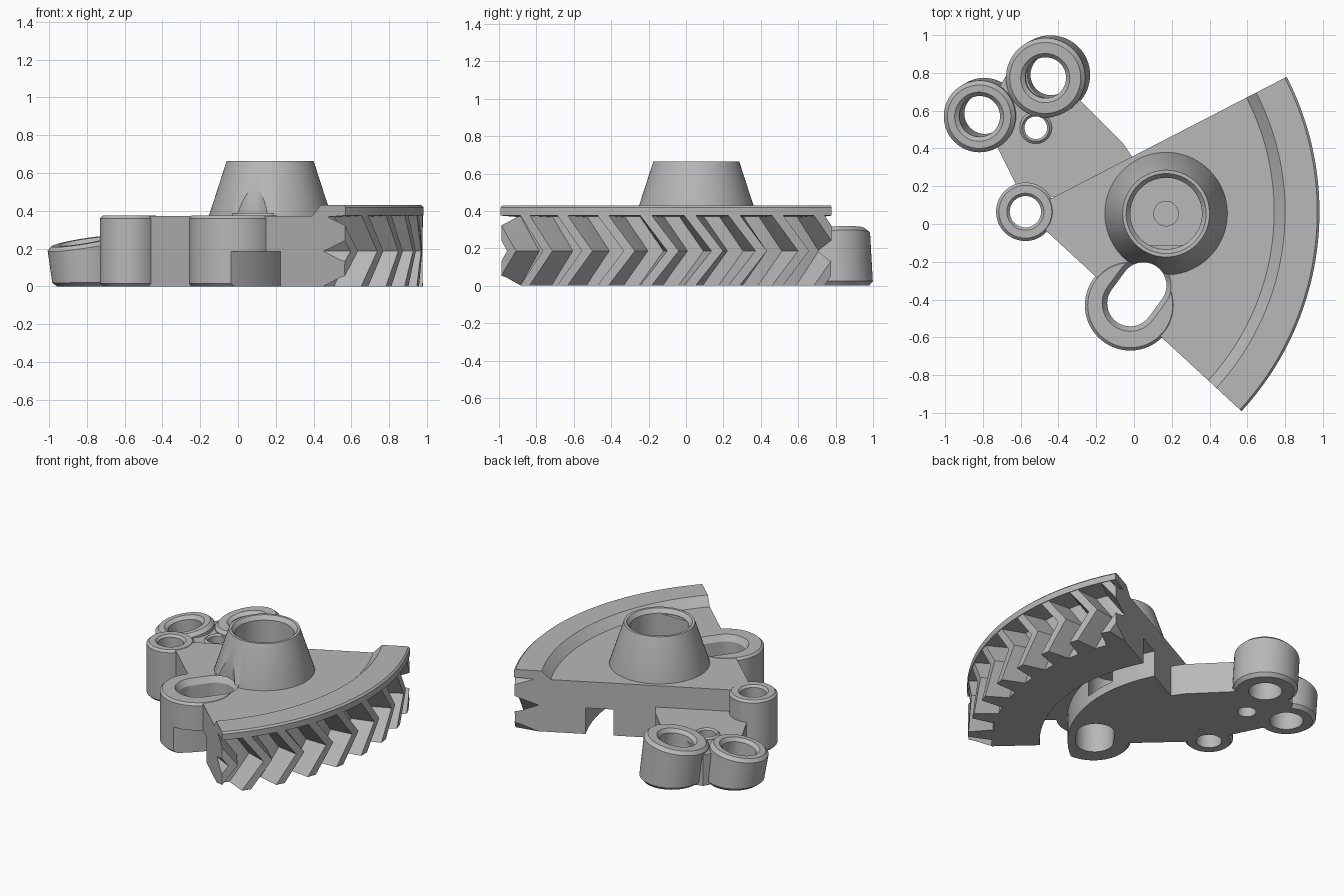
import bpy, bmesh, math
from math import cos, sin, radians
from mathutils import Vector

if "Cube" in bpy.data.objects:
    bpy.data.objects.remove(bpy.data.objects["Cube"])

grey = bpy.data.materials.new("plain_grey")
grey.use_nodes = True
colour = (0.48, 0.48, 0.48, 1)
grey.diffuse_color = colour
grey.node_tree.nodes["Principled BSDF"].inputs["Base Color"].default_value = colour

PIVOT = (-0.575, 0.065)
HUB = (0.17, 0.055)
A0, A1 = radians(-42.7), radians(27.3)
parts = []


def finish(name, bm, keep=True):
    bmesh.ops.remove_doubles(bm, verts=bm.verts, dist=1e-5)
    bmesh.ops.recalc_face_normals(bm, faces=bm.faces)
    mesh = bpy.data.meshes.new(name)
    bm.to_mesh(mesh)
    bm.free()
    mesh.materials.append(grey)
    ob = bpy.data.objects.new(name, mesh)
    bpy.context.scene.collection.objects.link(ob)
    if keep:
        parts.append(ob)
    else:
        ob.hide_render = True
    return ob


def loft(bm, rings, closed=False):
    """Join equal vertex rings into a solid."""
    rows = [[bm.verts.new(p) for p in ring] for ring in rings]
    n = len(rows[0])
    pairs = list(zip(rows, rows[1:]))
    if closed:
        pairs.append((rows[-1], rows[0]))
    else:
        bm.faces.new(rows[0][::-1])
        bm.faces.new(rows[-1])
    for a, b in pairs:
        for i in range(n):
            j = (i + 1) % n
            bm.faces.new((a[i], a[j], b[j], b[i]))


def sweep(name, centre, profile, a0=None, a1=None, n=64, keep=True):
    """Turn an (r, z) outline about a vertical axis, fully or through an arc."""
    full = a0 is None
    start, span = (0, math.tau) if full else (a0, a1 - a0)
    angles = [start + span * i / n for i in range(n if full else n + 1)]
    bm = bmesh.new()
    loft(bm, [[(centre[0] + r * cos(a), centre[1] + r * sin(a), z)
               for r, z in profile] for a in angles], full)
    return finish(name, bm, keep)


def prism(name, low, high, z0, z1, keep=True):
    bm = bmesh.new()
    loft(bm, [[(x, y, z0) for x, y in low], [(x, y, z1) for x, y in high]])
    return finish(name, bm, keep)


def rod(centre, r, z0, z1):
    return sweep("cutter", centre, [(0, z0), (r, z0), (r, z1), (0, z1)], n=48, keep=False)


def tube(name, centre, inner, outer, z0, z1, c=0.02):
    return sweep(name, centre, [(inner, z0), (outer - c, z0), (outer, z0 + c),
                 (outer, z1 - c), (outer - c, z1), (inner + c, z1), (inner, z1 - c)])


def boolean(ob, others, operation="DIFFERENCE"):
    for other in others:
        mod = ob.modifiers.new("cut", "BOOLEAN")
        mod.operation = operation
        mod.solver = "EXACT"
        mod.object = other
    deps = bpy.context.evaluated_depsgraph_get()
    mesh = bpy.data.meshes.new_from_object(ob.evaluated_get(deps))
    ob.modifiers.clear()
    ob.data = mesh


def capsule(p, q, r, n=20):
    p, q = Vector(p), Vector(q)
    base = math.atan2(q.y - p.y, q.x - p.x) + math.pi / 2
    pts = []
    for k, c in enumerate((p, q)):
        for i in range(n + 1):
            a = base + math.pi * (k + i / n)
            pts.append((c.x + r * cos(a), c.y + r * sin(a)))
    return pts


# Shared cutters: oblong slot, its flared lip, and the curved underside groove
slot_ends = (-0.02, -0.42), (0.05, -0.325)
slot_line = capsule(*slot_ends, 0.122)
slot = prism("slot_cutter", slot_line, slot_line, -0.1, 0.8, False)
lip = prism("lip_cutter", slot_line, capsule(*slot_ends, 0.155), 0.335, 0.385, False)
groove = sweep("groove_cutter", PIVOT, [(0.91, -0.1), (1.09, -0.1), (1.09, 0.185), (0.91, 0.185)],
               A0 - 0.5, A1 + 0.4, 64, False)

# Wedge-shaped body
body = sweep("sector_body", PIVOT, [(0.12, 0), (1.4, 0), (1.4, 0.372), (0.12, 0.372)], A0, A1)
boolean(body, [slot, lip, groove, rod(HUB, 0.19, 0.35, 0.5),
               rod(HUB, 0.065, 0.2, 0.5), rod(HUB, 0.2, 0.06, 0.29)])

# Raised outer rim with a sloped inner step
sweep("raised_rim", PIVOT, [(1.31, 0.365), (1.375, 0.43), (1.545, 0.43), (1.557, 0.418),
                            (1.557, 0.375), (1.38, 0.365)], A0, A1)

# Herringbone teeth, trimmed to the ends of the wedge
bm = bmesh.new()
pitch, lean = radians(8.75), 0.095
section = [(1.37, -0.05), (1.41, -0.045), (1.553, -0.02), (1.553, 0.02), (1.41, 0.045), (1.37, 0.05)]
for i in range(-1, 10):
    base = A0 - lean / 2 + pitch * i
    loft(bm, [[(PIVOT[0] + r * cos(base + shift + d), PIVOT[1] + r * sin(base + shift + d), z)
               for r, d in section] for z, shift in ((0, 0), (0.186, lean), (0.378, 0))])
teeth = finish("herringbone_teeth", bm)
wedge = sweep("wedge_cutter", PIVOT, [(1.3, -0.1), (1.7, -0.1), (1.7, 0.5), (1.3, 0.5)], A0, A1, 64, False)
boolean(teeth, [wedge], "INTERSECT")

# Conical hub with a flat in its socket
hub = sweep("hub_cone", HUB, [(0.19, 0.34), (0.19, 0.635), (0.212, 0.663), (0.23, 0.663),
                              (0.325, 0.37), (0.325, 0.34)], n=72)
boolean(hub, [slot, lip])
flat = [(HUB[0] + x, HUB[1] + y) for x, y in ((-0.1, -0.2), (0.1, -0.2), (0.1, -0.165), (-0.1, -0.165))]
prism("socket_flat", flat, flat, 0.345, 0.63)

# Bosses on the body
tube("pivot_boss", PIVOT, 0.083, 0.155, 0, 0.375, 0.015)
slot_boss = sweep("slot_boss", (-0.02, -0.43), [(0, 0), (0.225, 0), (0.24, 0.015), (0.24, 0.36),
                                                 (0.225, 0.375), (0, 0.375)])
boolean(slot_boss, [slot, lip, groove, rod(HUB, 0.19, 0.35, 0.5)])

# Low arm carrying the two leaning collars
LARGE, SMALL, PIN = (-0.44, 0.79), (-0.79, 0.585), (-0.52, 0.51)
outline = [(-0.3, 0.67), (-0.06, 0.43), (-0.01, 0.355), (-0.3, 0.1), (-0.42, 0.14), (-0.62, 0.2),
           (-0.73, 0.42), (-0.8, 0.58), (-0.68, 0.78), (-0.44, 0.85)]
arm = prism("low_arm", outline, outline, 0, 0.22)
boolean(arm, [rod(LARGE, 0.125, -0.1, 0.5), rod(SMALL, 0.125, -0.1, 0.5), rod(PIN, 0.062, -0.1, 0.5)])
tube("pin_boss", PIN, 0.06, 0.085, 0, 0.235, 0.012)


def collar(name, centre, outer, height):
    ob = tube(name, centre, 0.108, outer, 0, height, 0.022)
    for v in ob.data.vertices:
        t = v.co.z / height
        v.co.z += t * (0.16 * (v.co.x - centre[0]) + 0.09 * (v.co.y - centre[1]))
        v.co.x -= 0.03 * t
        v.co.y -= 0.017 * t


collar("large_collar", LARGE, 0.21, 0.285)
collar("small_collar", SMALL, 0.19, 0.238)

# Remove helpers and shade the parts
for ob in list(bpy.context.scene.objects):
    if "cutter" in ob.name:
        bpy.data.objects.remove(ob)
bpy.ops.object.select_all(action="DESELECT")
for ob in parts:
    ob.select_set(True)
bpy.context.view_layer.objects.active = parts[0]
bpy.ops.object.shade_smooth_by_angle(angle=radians(25))
